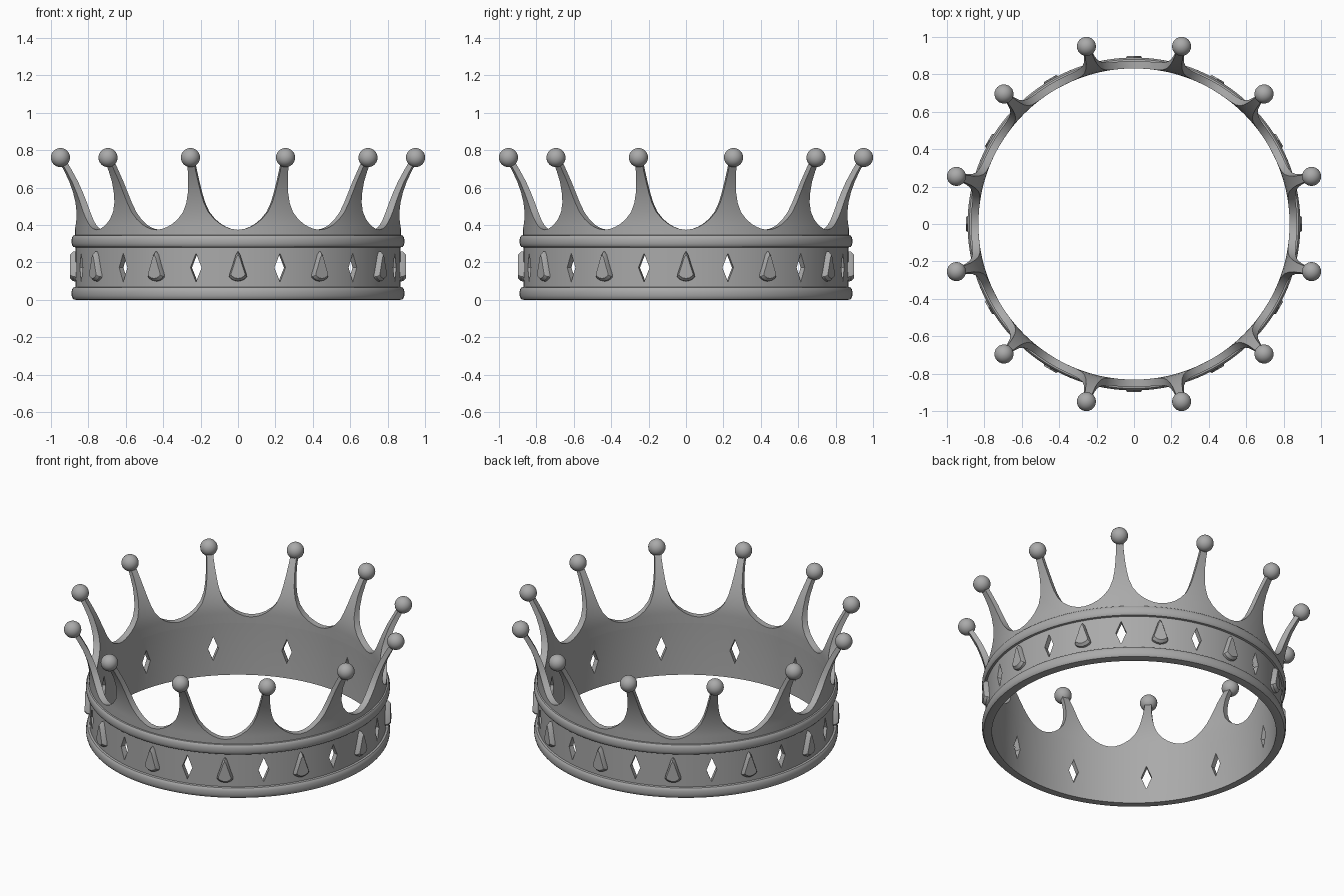
import bpy, bmesh, math
from mathutils import Vector

if "Cube" in bpy.data.objects:
    bpy.data.objects.remove(bpy.data.objects["Cube"], do_unlink=True)

COUNT = 12
STEP = math.tau / COUNT

metal = bpy.data.materials.new("grey metal")
metal.use_nodes = True
GREY = (0.4, 0.4, 0.4, 1)
metal.diffuse_color = GREY
metal.node_tree.nodes["Principled BSDF"].inputs["Base Color"].default_value = GREY


def polar(radius, angle, z):
    return Vector((radius * math.cos(angle), radius * math.sin(angle), z))


def finish(bm, name, sharp=35):
    """Turn a bmesh into a smooth shaded object."""
    bmesh.ops.remove_doubles(bm, verts=bm.verts, dist=0.0002)
    bmesh.ops.recalc_face_normals(bm, faces=bm.faces)
    mesh = bpy.data.meshes.new(name)
    bm.to_mesh(mesh)
    bm.free()
    mesh.materials.append(metal)
    obj = bpy.data.objects.new(name, mesh)
    bpy.context.collection.objects.link(obj)
    smooth(obj, sharp)
    return obj


def smooth(obj, sharp=35):
    bpy.ops.object.select_all(action='DESELECT')
    bpy.context.view_layer.objects.active = obj
    obj.select_set(True)
    bpy.ops.object.shade_smooth_by_angle(angle=math.radians(sharp))


def bridge(bm, loops, closed=False):
    """Skin a list of equal vertex loops with quads."""
    pairs = list(zip(loops, loops[1:]))
    if closed:
        pairs.append((loops[-1], loops[0]))
    for a, b in pairs:
        for i in range(len(a)):
            j = (i + 1) % len(a)
            bm.faces.new((a[i], a[j], b[j], b[i]))


def rail(z0, z1, base, bulge):
    """Rounded moulding between two heights."""
    for i in range(9):
        t = math.pi * i / 8
        yield (base + bulge * math.sin(t) ** 0.6,
               (z0 + z1) / 2 - (z1 - z0) / 2 * math.cos(t))


def prism(bm, outline, radii, scales, angle, centre_z):
    """Outline of (sideways, up) points skinned outward along a radius."""
    side = Vector((-math.sin(angle), math.cos(angle), 0))
    loops = []
    for r, s in zip(radii, scales):
        loops.append([bm.verts.new(polar(r, angle, centre_z + v * s) + side * u * s)
                      for u, v in outline])
    bridge(bm, loops)
    bm.faces.new(loops[0])
    bm.faces.new(loops[-1])


# Band with two rounded rails, turned as one closed profile
profile = [(0.832, 0.0), *rail(0.0, 0.068, 0.868, 0.022),
           *rail(0.28, 0.346, 0.868, 0.022), (0.832, 0.346), (0.836, 0.18)]
bm = bmesh.new()
SEGMENTS = 144
bridge(bm, [[bm.verts.new(polar(r, math.tau * k / SEGMENTS, z)) for r, z in profile]
            for k in range(SEGMENTS)], closed=True)
band = finish(bm, "band")

# Diamond windows cut through the band below every point
bm = bmesh.new()
diamond = [(0.031, 0), (0, 0.077), (-0.031, 0), (0, -0.077)]
for k in range(COUNT):
    prism(bm, diamond, (0.75, 0.95), (1, 1), (k + 0.5) * STEP, 0.172)
cutter = finish(bm, "window_cutter")
cutter.hide_render = True
cut = band.modifiers.new("windows", 'BOOLEAN')
cut.operation = 'DIFFERENCE'
cut.solver = 'EXACT'
cut.object = cutter
bpy.context.view_layer.objects.active = band
bpy.ops.object.modifier_apply(modifier=cut.name)
bpy.data.objects.remove(cutter, do_unlink=True)
smooth(band)

# Scalloped wall rising into outward leaning points:
# height, half width in degrees, inner radius, outer radius
rows = [(0.335, 15, 0.832, 0.872), (0.374, 15, 0.832, 0.872),
        (0.379, 12.6, 0.832, 0.872), (0.389, 10.8, 0.832, 0.872),
        (0.403, 9.0, 0.832, 0.872), (0.43, 6.7, 0.833, 0.873),
        (0.47, 4.5, 0.838, 0.878), (0.52, 3.1, 0.85, 0.888),
        (0.57, 2.3, 0.867, 0.903), (0.63, 1.7, 0.892, 0.926),
        (0.69, 1.3, 0.924, 0.957), (0.76, 1.1, 0.966, 0.997)]
COLUMNS = 12
bm = bmesh.new()
for k in range(COUNT):
    centre = (k + 0.5) * STEP
    loops = []
    for z, half, r_in, r_out in rows:
        angles = [centre + math.radians(half) * (2 * i / COLUMNS - 1)
                  for i in range(COLUMNS + 1)]
        loops.append([bm.verts.new(polar(r_out, a, z)) for a in angles] +
                     [bm.verts.new(polar(r_in, a, z)) for a in reversed(angles)])
    bridge(bm, loops)
    bm.faces.new(loops[-1])
# Drop the hidden walls where neighbouring points meet
bmesh.ops.remove_doubles(bm, verts=bm.verts, dist=0.0002)
inner = [f for f in bm.faces if f.calc_center_median().z < 0.37
         and abs(f.normal.z) < 0.1
         and 0.84 < f.calc_center_median().xy.length < 0.865]
bmesh.ops.delete(bm, geom=inner, context='FACES')
finish(bm, "scalloped_points", 40)

# Ball on the tip of every point
bm = bmesh.new()
for k in range(COUNT):
    ball = bmesh.ops.create_uvsphere(bm, u_segments=24, v_segments=16, radius=0.051)
    bmesh.ops.translate(bm, verts=ball["verts"],
                        vec=polar(0.983, (k + 0.5) * STEP, 0.76))
finish(bm, "tip_balls", 60)

# Raised teardrop gems between the windows
right = [(0.012, 0.07), (0.03, 0.012), (0.046, -0.035), (0.048, -0.05),
         (0.04, -0.06), (0.022, -0.07)]
gem = [(0, 0.088)] + right + [(0, -0.075)] + [(-u, v) for u, v in reversed(right)]
bm = bmesh.new()
for k in range(COUNT):
    prism(bm, gem, (0.855, 0.882, 0.898), (1, 0.97, 0.78), k * STEP, 0.172)
finish(bm, "teardrop_gems", 25)
